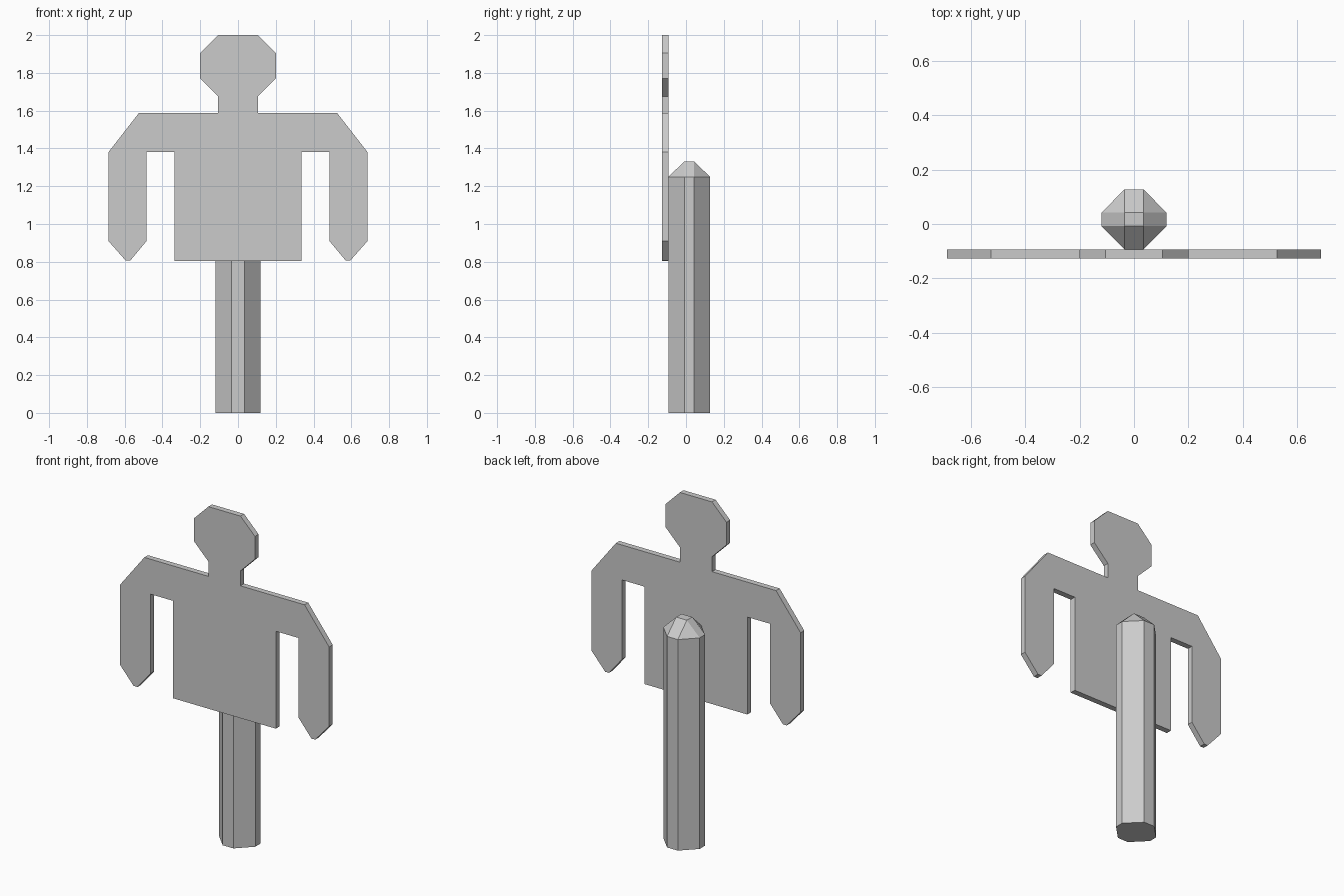
import bpy, bmesh

if "Cube" in bpy.data.objects:
    bpy.data.objects.remove(bpy.data.objects["Cube"])


def add_object(name, bm):
    bmesh.ops.recalc_face_normals(bm, faces=bm.faces)
    mesh = bpy.data.meshes.new(name)
    bm.to_mesh(mesh)
    bm.free()
    obj = bpy.data.objects.new(name, mesh)
    bpy.context.collection.objects.link(obj)
    return obj


def extruded(points, offset):
    """Closed solid from an outline of 3D points pushed along offset."""
    bm = bmesh.new()
    face = bm.faces.new([bm.verts.new(p) for p in points])
    out = bmesh.ops.extrude_face_region(bm, geom=[face], use_keep_orig=True)
    moved = [g for g in out["geom"] if isinstance(g, bmesh.types.BMVert)]
    bmesh.ops.translate(bm, verts=moved, vec=offset)
    return bm, moved


# Flat figure board: right half of the outline (x, z), mirrored to the left
FRONT, BACK = -0.127, -0.093
half = [(0.105, 2.0), (0.2, 1.905), (0.2, 1.77), (0.105, 1.675),   # head
        (0.105, 1.587), (0.525, 1.587),                            # neck, shoulder
        (0.686, 1.38), (0.686, 0.91), (0.595, 0.807),              # outer arm
        (0.57, 0.807), (0.484, 0.91), (0.484, 1.38),               # hand, inner arm
        (0.337, 1.38), (0.337, 0.803)]                             # torso
outline = half + [(-x, z) for x, z in reversed(half)]
bm, _ = extruded([(x, FRONT, z) for x, z in outline], (0, BACK - FRONT, 0))
add_object("figure_board", bm)

# Eight-sided post with a chamfered top
MID_LOW, MID_HIGH, INNER, OUTER = -0.008, 0.042, 0.035, 0.119
right = [(INNER, BACK), (OUTER, MID_LOW), (OUTER, MID_HIGH), (INNER, 0.127)]
ring = right + [(-x, y) for x, y in reversed(right)]
bm, top = extruded([(x, y, 0) for x, y in ring], (0, 0, 1.25))

# Cap: the upper ring is drawn in to a small rectangle
cap = next(f for f in bm.faces if all(v in top for v in f.verts))
out = bmesh.ops.extrude_face_region(bm, geom=[cap])
bmesh.ops.delete(bm, geom=[cap], context='FACES_ONLY') if cap.is_valid else None
tip = [g for g in out["geom"] if isinstance(g, bmesh.types.BMVert)]
for v in tip:
    v.co.x = max(-INNER, min(INNER, v.co.x))
    v.co.y = max(MID_LOW, min(MID_HIGH, v.co.y))
    v.co.z = 1.332
bmesh.ops.remove_doubles(bm, verts=tip, dist=0.0005)
add_object("post", bm)
